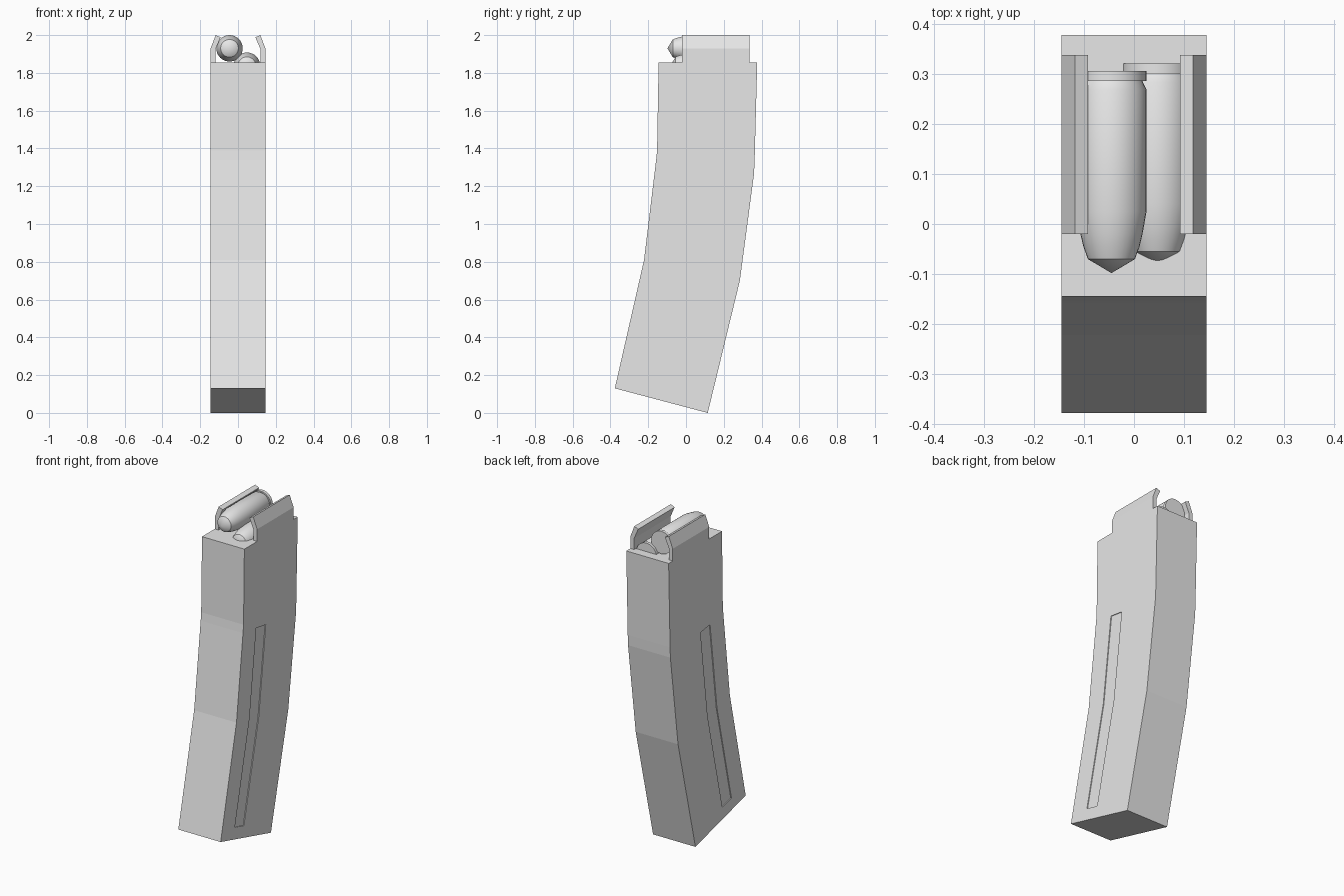
import bpy, bmesh, math

if "Cube" in bpy.data.objects:
    bpy.data.objects.remove(bpy.data.objects["Cube"])

grey = bpy.data.materials.new("light_grey")
grey.diffuse_color = (0.8, 0.8, 0.8, 1)
grey.use_nodes = True
grey.node_tree.nodes["Principled BSDF"].inputs["Base Color"].default_value = grey.diffuse_color


def finish(bm, name, smooth=None):
    bmesh.ops.recalc_face_normals(bm, faces=bm.faces)
    me = bpy.data.meshes.new(name)
    bm.to_mesh(me)
    bm.free()
    me.materials.append(grey)
    ob = bpy.data.objects.new(name, me)
    bpy.context.collection.objects.link(ob)
    if smooth:
        bpy.ops.object.select_all(action='DESELECT')
        ob.select_set(True)
        bpy.context.view_layer.objects.active = ob
        bpy.ops.object.shade_smooth_by_angle(angle=math.radians(smooth))
    return ob


# Curved box body: rows of (front y, front z, back y, back z), bottom to top
HALF = 0.145
rows = [(-0.377, 0.13, 0.115, 0.0),
        (-0.361, 0.20, 0.132, 0.07),
        (-0.222, 0.81, 0.285, 0.70),
        (-0.158, 1.34, 0.360, 1.265),
        (-0.153, 1.39, 0.363, 1.33),
        (-0.145, 1.855, 0.377, 1.855)]
cols = [0, 0.25, 0.43, 1]  # the middle column carries the side groove

bm = bmesh.new()
grid = {}
for s in (-1, 1):
    for r, (fy, fz, by, bz) in enumerate(rows):
        for c, t in enumerate(cols):
            grid[s, r, c] = bm.verts.new((s * HALF, fy + (by - fy) * t, fz + (bz - fz) * t))
grooves = {-1: [], 1: []}
nr, nc = len(rows) - 1, len(cols) - 1
for s in (-1, 1):
    for r in range(nr):
        for c in range(nc):
            f = bm.faces.new([grid[s, r, c], grid[s, r, c + 1],
                              grid[s, r + 1, c + 1], grid[s, r + 1, c]])
            if c == 1 and r in (1, 2):
                grooves[s].append(f)
for r in range(nr):  # front and back walls
    for c in (0, nc):
        bm.faces.new([grid[-1, r, c], grid[1, r, c], grid[1, r + 1, c], grid[-1, r + 1, c]])
for c in range(nc):  # floor and top plate
    for r in (0, nr):
        bm.faces.new([grid[-1, r, c], grid[1, r, c], grid[1, r, c + 1], grid[-1, r, c + 1]])
# Shallow grooves pressed into both sides
for s, faces in grooves.items():
    ext = bmesh.ops.extrude_face_region(bm, geom=faces)["geom"]
    for v in ext:
        if isinstance(v, bmesh.types.BMVert):
            v.co.x -= s * 0.005
    bmesh.ops.delete(bm, geom=[f for f in faces if f.is_valid], context='FACES_ONLY')
finish(bm, "magazine_body")


# Bent feed lips, one profile mirrored to each side
lip = [(0.145, 1.853), (0.145, 1.93), (0.118, 2.0), (0.092, 1.988),
       (0.119, 1.925), (0.119, 1.853)]
for s, side in ((-1, "left"), (1, "right")):
    bm = bmesh.new()
    a = [bm.verts.new((s * x, -0.02, z)) for x, z in lip]
    b = [bm.verts.new((s * x, 0.337, z)) for x, z in lip]
    bm.faces.new(a)
    bm.faces.new(b)
    for i in range(len(lip)):
        j = (i + 1) % len(lip)
        bm.faces.new([a[i], a[j], b[j], b[i]])
    finish(bm, "feed_lip_" + side)


# Cartridges: (y, radius) profile turned around the y axis, tip to rim
turned = [(-0.07, 0.047), (-0.045, 0.056), (-0.02, 0.062), (0.025, 0.070),
          (0.268, 0.070), (0.285, 0.062), (0.285, 0.070), (0.305, 0.070)]


def cartridge(name, cx, cz, dy, n=32):
    bm = bmesh.new()
    rings = [[bm.verts.new((cx + r * math.cos(2 * math.pi * i / n), y + dy,
                            cz + r * math.sin(2 * math.pi * i / n))) for i in range(n)]
             for y, r in turned]
    tip = bm.verts.new((cx, -0.098 + dy, cz))
    for i in range(n):
        j = (i + 1) % n
        bm.faces.new([tip, rings[0][i], rings[0][j]])
        for p, q in zip(rings, rings[1:]):
            bm.faces.new([p[i], p[j], q[j], q[i]])
    bm.faces.new(rings[-1])
    finish(bm, name, 30)


cartridge("upper_cartridge", -0.045, 1.93, 0)
cartridge("lower_cartridge", 0.047, 1.838, 0.015)
